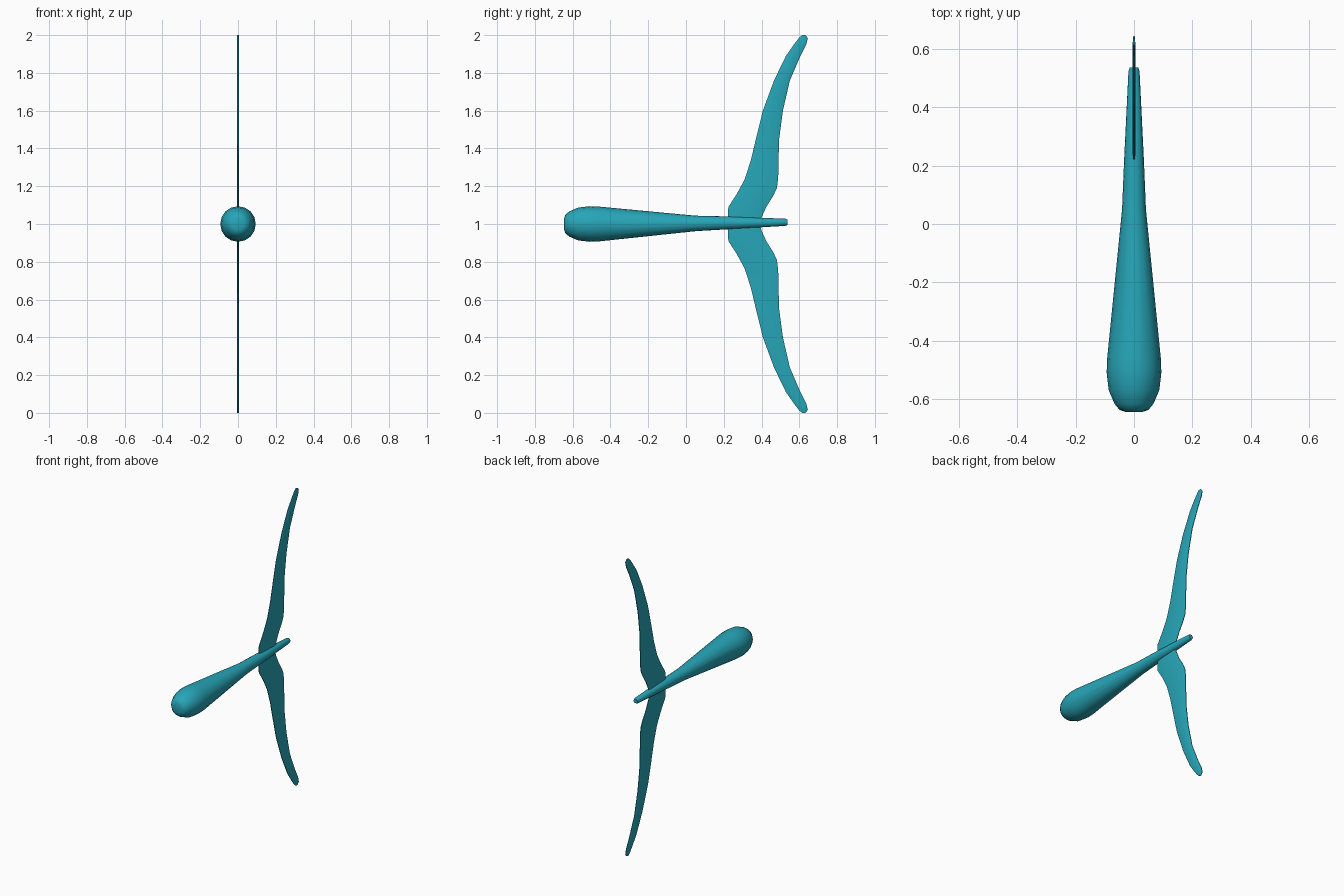
import bpy, bmesh, math

if "Cube" in bpy.data.objects:
    bpy.data.objects.remove(bpy.data.objects["Cube"])

teal = bpy.data.materials.new("teal")
teal.diffuse_color = (0.02, 0.38, 0.48, 1)
teal.use_nodes = True
teal.node_tree.nodes["Principled BSDF"].inputs["Base Color"].default_value = teal.diffuse_color


def loft(name, rings, smooth_angle):
    """Skin a list of equal-length closed rings and cap both ends."""
    bm = bmesh.new()
    loops = [[bm.verts.new(p) for p in ring] for ring in rings]
    for a, b in zip(loops, loops[1:]):
        for i in range(len(a)):
            j = (i + 1) % len(a)
            bm.faces.new((a[i], a[j], b[j], b[i]))
    bm.faces.new(loops[0][::-1])
    bm.faces.new(loops[-1])
    bmesh.ops.recalc_face_normals(bm, faces=bm.faces)
    mesh = bpy.data.meshes.new(name)
    bm.to_mesh(mesh)
    bm.free()
    mesh.materials.append(teal)
    ob = bpy.data.objects.new(name, mesh)
    bpy.context.collection.objects.link(ob)
    bpy.ops.object.select_all(action='DESELECT')
    ob.select_set(True)
    bpy.context.view_layer.objects.active = ob
    bpy.ops.object.shade_smooth_by_angle(angle=math.radians(smooth_angle))
    return ob


# Tapered body: (y, radius, centre height), blunt front to thin tail
body = [(-0.645, 0.030, 1.0), (-0.638, 0.050, 1.0), (-0.617, 0.067, 1.0),
        (-0.57, 0.087, 1.0), (-0.51, 0.094, 1.0), (-0.46, 0.092, 1.0),
        (0.05, 0.041, 1.003), (0.22, 0.034, 1.006), (0.525, 0.019, 1.009),
        (0.538, 0.014, 1.009)]
N = 16
loft("tapered_body",
     [[(r * math.cos(2 * math.pi * i / N), y, c + r * math.sin(2 * math.pi * i / N))
       for i in range(N)] for y, r, c in body], 45)

# Swept blade stations: (distance from axis, leading y, trailing y)
blade = [(0.0, 0.222, 0.39), (0.035, 0.222, 0.40), (0.09, 0.224, 0.425),
         (0.153, 0.265, 0.464), (0.19, 0.286, 0.481), (0.24, 0.312, 0.488),
         (0.34, 0.344, 0.490), (0.45, 0.370, 0.493), (0.60, 0.407, 0.513),
         (0.76, 0.466, 0.550), (0.89, 0.529, 0.606), (0.95, 0.571, 0.637),
         (0.985, 0.598, 0.645), (1.0, 0.614, 0.632)]


def section(h, lead, trail, side):
    """Thin flat blade section with narrowed edges."""
    t = 0.006 if h < 0.9 else 0.004
    e, b = 0.002, (trail - lead) * 0.12
    pts = [(-e, lead), (e, lead), (t, lead + b), (t, trail - b),
           (e, trail), (-e, trail), (-t, trail - b), (-t, lead + b)]
    return [(x, y, 1 + side * h) for x, y in pts]


# Both blades in one mirrored skin
lower = [section(*s, -1) for s in reversed(blade[1:])]
upper = [section(*s, 1) for s in blade]
loft("swept_blades", lower + upper, 30)
